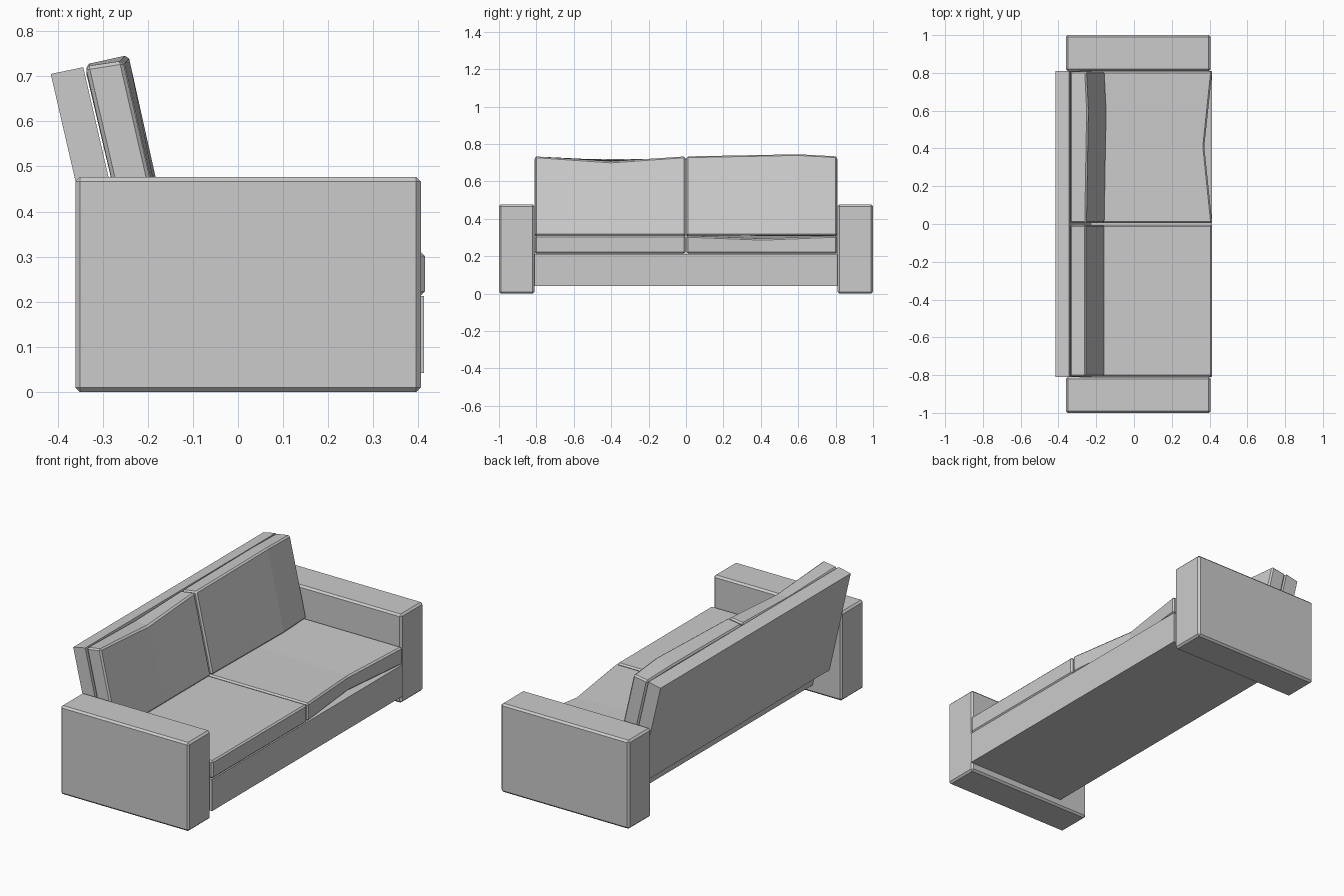
import bpy
import bmesh

cube = bpy.data.objects.get("Cube")
if cube:
    bpy.data.objects.remove(cube, do_unlink=True)

fabric = bpy.data.materials.new("grey_fabric")
fabric.use_nodes = True
GREY = (0.6, 0.6, 0.6, 1.0)
fabric.diffuse_color = GREY
fabric.node_tree.nodes["Principled BSDF"].inputs["Base Color"].default_value = GREY


def loft(name, sections, bevel=0.0):
    """Skin a run of (y, [(x, z), ...]) outlines into one closed solid."""
    bm = bmesh.new()
    rings = [[bm.verts.new((x, y, z)) for x, z in outline] for y, outline in sections]
    n = len(rings[0])
    for a, b in zip(rings, rings[1:]):
        for i in range(n):
            j = (i + 1) % n
            bm.faces.new((a[i], a[j], b[j], b[i]))
    bm.faces.new(rings[0])
    bm.faces.new(rings[-1])
    bmesh.ops.recalc_face_normals(bm, faces=bm.faces)
    mesh = bpy.data.meshes.new(name)
    bm.to_mesh(mesh)
    bm.free()
    mesh.materials.append(fabric)
    obj = bpy.data.objects.new(name, mesh)
    bpy.context.collection.objects.link(obj)
    if bevel:
        mod = obj.modifiers.new("soft_edges", "BEVEL")
        mod.width = bevel
        mod.segments = 1
        mod.limit_method = "ANGLE"
    return obj


def prism(name, y0, y1, outline, bevel=0.0):
    return loft(name, [(y0, outline), (y1, outline)], bevel)


LEAN = 0.23      # backward lean of the back per unit of height
INNER = 0.81     # inner face of the arms


def lean_x(z):
    """Front plane of the back panel."""
    return -0.343 + (0.72 - z) * LEAN


# Arms
arm = [(-0.36, 0), (0.405, 0), (0.405, 0.477), (-0.36, 0.477)]
prism("arm_left", INNER, 1.0, arm, 0.01)
prism("arm_right", -1.0, -INNER, arm, 0.01)

# Base, its rear following the lean of the back
prism("base", -INNER, INNER,
      [(lean_x(0.042), 0.042), (0.412, 0.042), (0.412, 0.213), (lean_x(0.213), 0.213)])

# Leaning back panel
prism("back_panel", -INNER, INNER,
      [(-0.287, 0.15), (lean_x(0.167), 0.167), (lean_x(0.72), 0.72), (-0.415, 0.705)])


# Seat cushions: the front edge may sag inward and down
def seat(sag, drop):
    front = 0.414 - sag
    return [(lean_x(0.215) + 0.003, 0.215), (front, 0.215),
            (front, 0.31 - drop), (lean_x(0.31) + 0.003, 0.31)]


loft("seat_cushion_left",
     [(0.004, seat(0, 0)), (0.41, seat(0.042, 0.016)), (0.808, seat(0, 0))], 0.008)
prism("seat_cushion_right", -0.808, -0.004, seat(0, 0), 0.008)


# Back cushions: the front bulges and the top edge rises or sags
def back(bulge, rise_front, rise_back):
    top = 0.735 + rise_front
    x_top = -0.255 + bulge
    return [(-0.241, 0.303), (-0.158 + bulge, 0.312),
            (x_top, top), (-0.338, 0.722 + rise_back)]


loft("back_cushion_left",
     [(0.004, back(0.002, 0, 0)), (0.6, back(0.012, 0.012, 0.004)),
      (0.808, back(0.002, 0, 0))], 0.008)
loft("back_cushion_right",
     [(-0.808, back(0, 0, 0)), (-0.4, back(0, -0.028, -0.008)),
      (-0.004, back(0, 0, 0))], 0.008)
